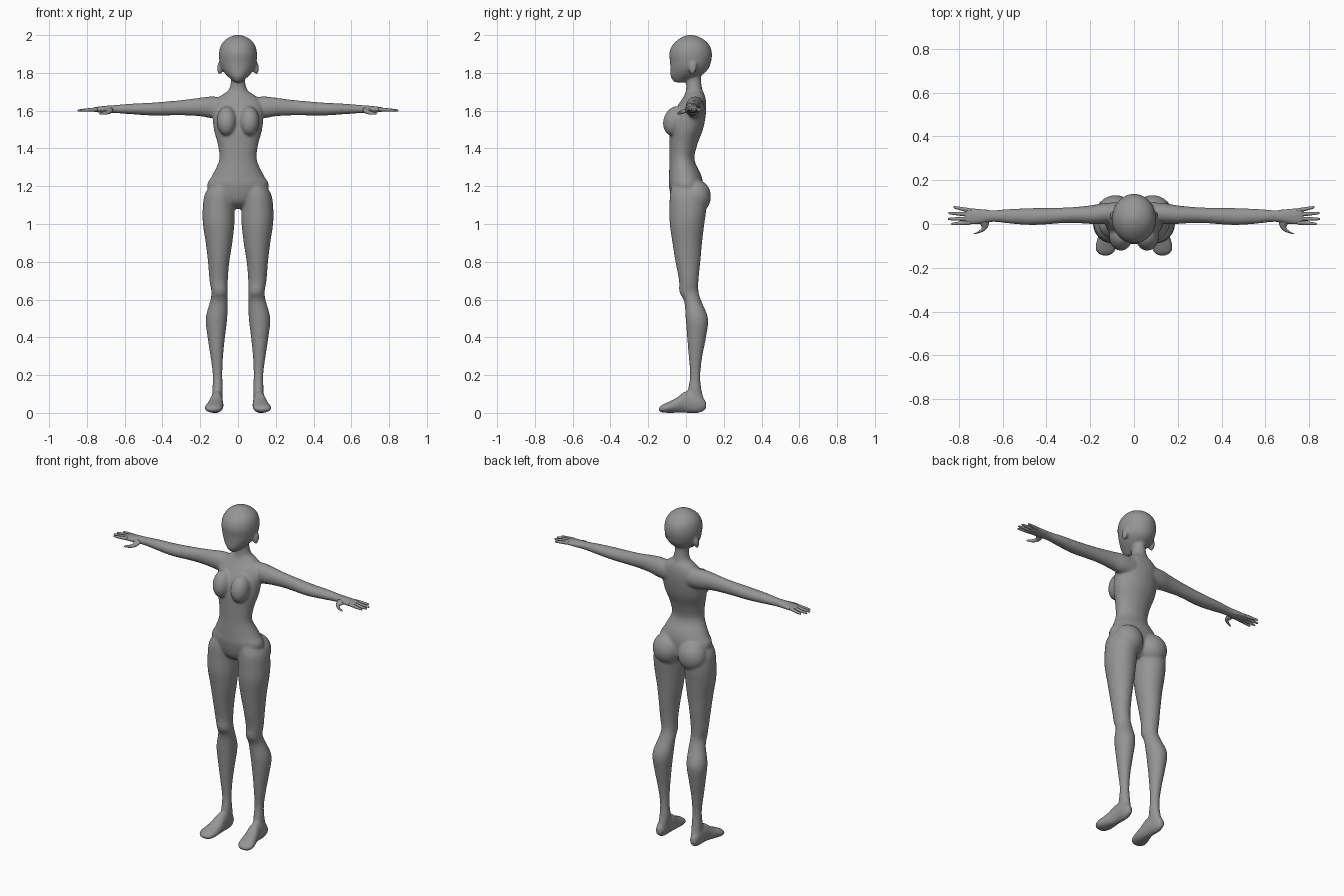
import bpy
import bmesh
import math
from mathutils import Matrix, Vector

default_cube = bpy.data.objects.get("Cube")
if default_cube:
    bpy.data.objects.remove(default_cube, do_unlink=True)

# One plain grey for the whole figure
grey = bpy.data.materials.new("mannequin grey")
grey.use_nodes = True
grey.diffuse_color = (0.3, 0.3, 0.3, 1)
grey.node_tree.nodes["Principled BSDF"].inputs["Base Color"].default_value = grey.diffuse_color

SIDES = 32
STEPS = 5


def smooth_rows(rows):
    """Catmull-Rom interpolation between cross-section rows."""
    rows = [Vector(row) for row in rows]
    padded = [rows[0]] + rows + [rows[-1]]
    result = []
    for before, start, end, after in zip(padded, padded[1:], padded[2:], padded[3:]):
        for step in range(STEPS):
            t = step / STEPS
            tangent_start = (end - before) / 2
            tangent_end = (after - start) / 2
            bend = (start - end) * 2 + tangent_start + tangent_end
            curve = (end - start) * 3 - tangent_start * 2 - tangent_end
            result.append(start + tangent_start * t + curve * t * t + bend * t ** 3)
    return result + [rows[-1]]


def place(axis, along, a, b, side):
    """Point at a distance along an axis, with a and b across it."""
    point = {"x": (along, a, b), "y": (a, along, b), "z": (a, b, along)}[axis]
    return point[0] * side, point[1], point[2]


def loft(bm, axis, rows, side=1):
    """Skin oval sections given as (along, a_min, a_max, b_min, b_max)."""
    rings = []
    for along, a_min, a_max, b_min, b_max in smooth_rows(rows):
        ring = []
        for i in range(SIDES):
            angle = math.tau * i / SIDES
            a = (a_min + a_max) / 2 + (a_max - a_min) / 2 * math.cos(angle)
            b = (b_min + b_max) / 2 + (b_max - b_min) / 2 * math.sin(angle)
            ring.append(bm.verts.new(place(axis, along, a, b, side)))
        rings.append(ring)
    for lower, upper in zip(rings, rings[1:]):
        for i in range(SIDES):
            j = (i + 1) % SIDES
            bm.faces.new((lower[i], lower[j], upper[j], upper[i]))
    bm.faces.new(rings[0])
    bm.faces.new(rings[-1])


def symmetric(rows):
    """Sections centred on x = 0, given as (z, half_width, front, back)."""
    return [(z, -half, half, front, back) for z, half, front, back in rows]


def ellipsoid(bm, centre, radii, tilt=0):
    matrix = Matrix.Translation(centre) @ Matrix.Rotation(tilt, 4, "X") @ Matrix.Diagonal((*radii, 1))
    bmesh.ops.create_uvsphere(bm, u_segments=SIDES, v_segments=SIDES // 2, radius=1, matrix=matrix)


def finish(bm, name):
    bmesh.ops.recalc_face_normals(bm, faces=bm.faces)
    mesh = bpy.data.meshes.new(name)
    bm.to_mesh(mesh)
    bm.free()
    mesh.materials.append(grey)
    obj = bpy.data.objects.new(name, mesh)
    bpy.context.collection.objects.link(obj)
    bpy.ops.object.select_all(action="DESELECT")
    obj.select_set(True)
    bpy.context.view_layer.objects.active = obj
    bpy.ops.object.shade_smooth()
    return obj


torso_rows = symmetric([
    (1.08, .03, -.02, .04), (1.12, .11, -.07, .08), (1.2, .163, -.09, .09),
    (1.26, .135, -.09, .08), (1.34, .1, -.087, .045), (1.42, .107, -.087, .06),
    (1.5, .128, -.085, .09), (1.58, .135, -.07, .105), (1.64, .13, -.035, .107),
    (1.68, .09, -.01, .1), (1.71, .05, 0, .087), (1.76, .037, 0, .08), (1.81, .04, 0, .08),
])
head_rows = symmetric([
    (1.75, .02, -.06, -.01), (1.77, .042, -.077, .04), (1.79, .063, -.083, .085),
    (1.82, .086, -.083, .118), (1.86, .098, -.085, .133), (1.9, .101, -.089, .138),
    (1.94, .093, -.077, .128), (1.97, .073, -.05, .103), (1.99, .044, -.02, .07),
    (2.002, .01, .015, .035),
])
leg_rows = [
    (1.22, .03, .13, -.07, .07), (1.16, .02, .175, -.085, .1), (1.08, .018, .187, -.087, .107),
    (1, .019, .186, -.086, .097), (.9, .03, .171, -.072, .085), (.8, .046, .159, -.056, .076),
    (.7, .054, .151, -.037, .066), (.64, .054, .141, -.035, .067), (.59, .054, .148, -.01, .082),
    (.5, .057, .171, -.002, .117), (.4, .069, .161, .006, .106), (.3, .079, .146, .014, .087),
    (.2, .083, .134, .021, .076), (.12, .08, .136, .01, .083), (.05, .085, .14, 0, .1),
    (.02, .09, .14, 0, .09),
]
foot_rows = [
    (.107, .1, .13, .02, .06), (.07, .085, .142, 0, .1), (0, .08, .147, 0, .115),
    (-.05, .077, .162, 0, .08), (-.1, .079, .177, 0, .055), (-.13, .09, .17, .003, .04),
    (-.144, .11, .15, .012, .025),
]
arm_rows = [
    (.07, .01, .1, 1.56, 1.67), (.14, 0, .095, 1.56, 1.675), (.2, 0, .085, 1.57, 1.669),
    (.3, .005, .076, 1.575, 1.656), (.45, -.005, .073, 1.574, 1.643), (.55, 0, .07, 1.58, 1.638),
    (.64, .009, .064, 1.586, 1.631), (.7, 0, .07, 1.588, 1.626), (.75, -.005, .074, 1.592, 1.62),
    (.775, .003, .067, 1.598, 1.614),
]

# Body masses, fused into one skin
bm = bmesh.new()
loft(bm, "z", torso_rows)
loft(bm, "z", head_rows)
for side in (1, -1):
    loft(bm, "z", leg_rows, side)
    loft(bm, "y", foot_rows, side)
    loft(bm, "x", arm_rows, side)
    ellipsoid(bm, (side * .06, -.06, 1.545), (.053, .06, .08), -.3)   # breast
    ellipsoid(bm, (side * .085, .055, 1.145), (.085, .077, .09))      # buttock
    ellipsoid(bm, (side * .097, .037, 1.825), (.014, .02, .035), -.2) # ear
body = finish(bm, "body")

fuse = body.modifiers.new("fuse", "REMESH")
fuse.mode = "VOXEL"
fuse.voxel_size = .006
fuse.use_smooth_shade = True
soften = body.modifiers.new("soften", "SMOOTH")
soften.factor = .5
soften.iterations = 14
for modifier in ("fuse", "soften"):
    bpy.ops.object.modifier_apply(modifier=modifier)

# Fingers as (base y, tip y, tip x), little finger first
fingers = [(.061, .077, .825), (.043, .05, .848), (.024, .023, .85), (.007, 0, .835)]
thumb_rows = [
    (.01, .66, .71, 1.592, 1.618), (-.015, .668, .695, 1.584, 1.606),
    (-.033, .686, .71, 1.58, 1.598), (-.042, .71, .728, 1.579, 1.592),
    (-.046, .725, .735, 1.58, 1.588),
]
for label, side in (("left", 1), ("right", -1)):
    bm = bmesh.new()
    for base, tip, reach in fingers:
        rows = []
        for t, thick in ((0, .01), (.4, .009), (.75, .007), (.95, .005), (1, .002)):
            x = .745 + (reach - .745) * t
            y = base + (tip - base) * t
            z = 1.607 - .006 * t
            rows.append((x, y - thick, y + thick, z - thick, z + thick))
        loft(bm, "x", rows, side)
    loft(bm, "y", thumb_rows, side)
    finish(bm, label + "_fingers")
